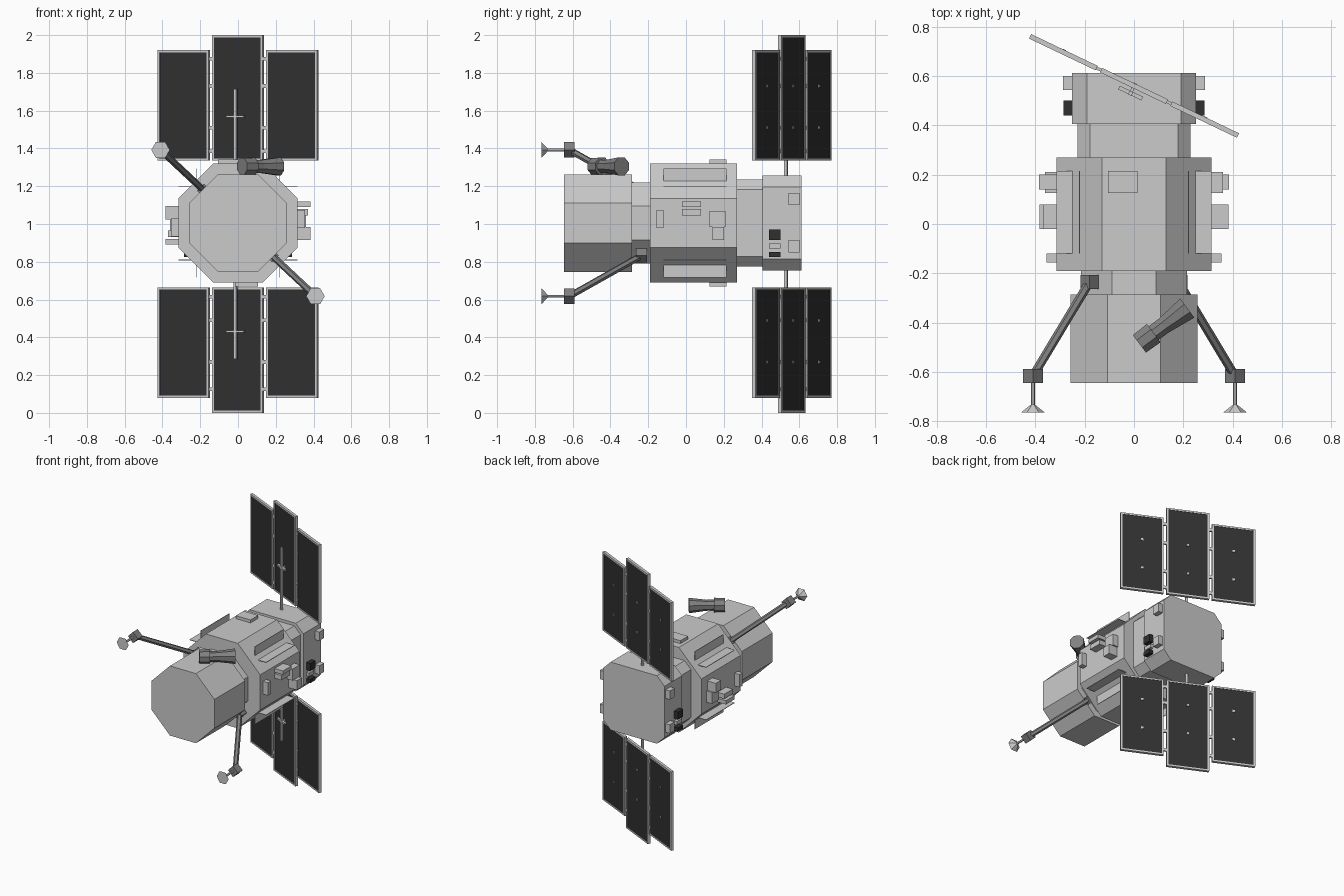
import bpy, bmesh, math
from mathutils import Vector, Matrix

if "Cube" in bpy.data.objects:
    bpy.data.objects.remove(bpy.data.objects["Cube"])

ZC = 1.005                       # height of the body axis

def material(name, v):
    m = bpy.data.materials.new(name)
    m.diffuse_color = (v, v, v, 1)
    m.use_nodes = True
    m.node_tree.nodes["Principled BSDF"].inputs["Base Color"].default_value = m.diffuse_color
    return m

BLACK = material("black", 0.03)
DARK = material("dark_grey", 0.22)

def finish(name, bm, mat=None, matrix=None):
    if matrix:
        bm.transform(matrix)
    bmesh.ops.recalc_face_normals(bm, faces=bm.faces)
    me = bpy.data.meshes.new(name)
    bm.to_mesh(me)
    bm.free()
    if mat:
        me.materials.append(mat)
    ob = bpy.data.objects.new(name, me)
    bpy.context.collection.objects.link(ob)
    return ob

def box(name, x, y, z, mat=None, matrix=None):
    """Box from (min, max) ranges."""
    bm = bmesh.new()
    bmesh.ops.create_cube(bm, size=1)
    for v in bm.verts:
        v.co = [(r[0] + r[1]) / 2 + c * (r[1] - r[0]) for c, r in zip(v.co, (x, y, z))]
    return finish(name, bm, mat, matrix)

def prism(name, a, flat, y0, y1):
    """Chamfered square of half-size a and half flat length, swept along y."""
    pts = [(flat, a), (a, flat), (a, -flat), (flat, -a),
           (-flat, -a), (-a, -flat), (-a, flat), (-flat, a)]
    bm = bmesh.new()
    f = bm.faces.new([bm.verts.new((x, y0, ZC + z)) for x, z in pts])
    r = bmesh.ops.extrude_face_region(bm, geom=[f])
    for v in r["geom"]:
        if isinstance(v, bmesh.types.BMVert):
            v.co.y = y1
    return finish(name, bm)

def turned(name, p, q, profile, sides=8, mat=None, spin=0.0):
    """Solid of revolution from p to q; profile = (fraction, radius)."""
    p, q = Vector(p), Vector(q)
    d = q - p
    rot = d.to_track_quat('Z', 'Y').to_matrix().to_4x4()
    bm = bmesh.new()
    rings = []
    for t, r in profile:
        rings.append([bm.verts.new((r * math.cos(spin + 2 * math.pi * i / sides),
                                    r * math.sin(spin + 2 * math.pi * i / sides),
                                    t * d.length)) for i in range(sides)])
    for a, b in zip(rings, rings[1:]):
        for i in range(sides):
            j = (i + 1) % sides
            bm.faces.new((a[i], a[j], b[j], b[i]))
    bm.faces.new(rings[0])
    bm.faces.new(rings[-1])
    return finish(name, bm, mat, Matrix.Translation(p) @ rot)

# Body sections along y
T = math.tan(math.pi / 8)
prism("front_barrel", 0.258, 0.258 * T, -0.645, -0.285)
prism("front_neck", 0.215, 0.215 * T, -0.29, -0.185)
prism("main_body", 0.315, 0.315 * T, -0.19, 0.27)
prism("rear_neck", 0.23, 0.178, 0.265, 0.41)
prism("rear_block", 0.252, 0.19, 0.405, 0.612)

# V-shaped radiator flaps on the diagonal faces
for sx in (-1, 1):
    for sz in (-1, 1):
        def span(s, c, a, b):
            return tuple(sorted((c + s * a, c + s * b)))
        box("radiator_flap_upright", span(sx, 0, 0.219, 0.223), (-0.12, 0.215),
            span(sz, ZC, 0.195, 0.288))
        box("radiator_flap_flat", span(sx, 0, 0.22, 0.315), (-0.12, 0.215),
            span(sz, ZC, 0.193, 0.197))

# Equipment boxes on the main body, repeated half a turn around the axis
half_turn = (Matrix.Translation((0, 0, ZC)) @ Matrix.Rotation(math.pi, 4, 'Y')
             @ Matrix.Translation((0, 0, -ZC)))
equipment = [
    ((-0.105, 0.015), (0.125, 0.215), (1.30, 1.342)),
    ((0.30, 0.36), (0.125, 0.21), (0.985, 1.07)),
    ((0.30, 0.385), (0.14, 0.20), (0.915, 0.985)),
    ((0.30, 0.383), (-0.02, 0.08), (1.09, 1.118)),
    ((0.30, 0.37), (-0.02, 0.08), (1.045, 1.08)),
    ((0.30, 0.355), (-0.157, -0.12), (0.98, 1.075)),
]
for m in (None, half_turn):
    for e in equipment:
        box("equipment_box", *e, matrix=m)

# Thruster and sensor boxes on both sides of the rear block
for s in (-1, 1):
    for y, z, out, mat in (((0.44, 0.50), (0.915, 0.97), 0.285, BLACK),
                           ((0.44, 0.50), (0.87, 0.897), 0.275, None),
                           ((0.44, 0.50), (0.825, 0.852), 0.285, BLACK),
                           ((0.543, 0.60), (1.10, 1.165), 0.287, None),
                           ((0.543, 0.60), (0.85, 0.915), 0.287, None)):
        box("side_sensor", tuple(sorted((s * 0.24, s * out))), y, z, mat)

# Antenna arms with joint boxes and small dishes
def diamond(name, c, h, hy, mat):
    box(name, (-h, h), (-hy, hy), (-h, h), mat,
        Matrix.Translation(c) @ Matrix.Rotation(math.pi / 4, 4, 'Y'))

for s in (-1, 1):
    root, tip = (s * 0.18, -0.235, ZC - s * 0.172), (s * 0.41, -0.617, ZC - s * 0.387)
    diamond("arm_root", root, 0.026, 0.029, DARK)
    turned("arm_boom", root, tip, [(0, 0.018), (1, 0.018)], 6, DARK)
    diamond("arm_joint", tip, 0.029, 0.028, DARK)
    turned("dish", tip, (tip[0], -0.765, tip[2]),
           [(0, 0.008), (0.78, 0.008), (1, 0.049)], 6)

# Optical tube on the upper front
turned("optical_tube", (0.022, -0.486, 1.305), (0.216, -0.341, 1.305),
       [(0, 0.048), (0.3, 0.05), (0.3, 0.037), (0.5, 0.037), (1, 0.052)],
       8, DARK, math.pi / 8)

# Solar wings: upper and lower, turned about the vertical
turn = Matrix.Translation((0, 0.56, 0)) @ Matrix.Rotation(math.radians(-25.5), 4, 'Z')
panels = [(-0.467, -0.168, 1.92), (-0.148, 0.148, 2.0), (0.168, 0.467, 1.92)]
for s in (-1, 1):
    def zr(a, b):
        return tuple(sorted((1 + s * (a - 1), 1 + s * (b - 1))))
    B = 0.012
    for x0, x1, top in panels:
        # frame rails
        for x in ((x0, x0 + B), (x1 - B, x1)):
            box("panel_frame_side", x, (-0.01, 0.01), zr(1.335, top), None, turn)
        for z in ((1.335, 1.335 + B), (top - B, top)):
            box("panel_frame_end", (x0 + B, x1 - B), (-0.01, 0.01), zr(*z), None, turn)
        box("solar_cells", (x0 + B, x1 - B), (-0.007, 0.007),
            zr(1.335 + B, top - B), BLACK, turn)
        # rear fasteners
        xm = (x0 + x1) / 2
        for z in (1.51, 1.73):
            box("panel_fastener", (xm - 0.008, xm + 0.008), (0.006, 0.012),
                zr(z - 0.008, z + 0.008), None, turn)
    # hinges between panels
    for x in (-0.158, 0.158):
        for z in (1.385, 1.51, 1.73, 1.875):
            box("panel_hinge", (x - 0.012, x + 0.012), (-0.006, 0.006),
                zr(z - 0.01, z + 0.01), None, turn)
    # mast and cross bar in front of the middle panel
    box("wing_mast", (-0.008, 0.008), (-0.041, -0.025), zr(1.22, 1.715), None, turn)
    box("mast_cross_bar", (-0.052, 0.052), (-0.04, -0.024), zr(1.563, 1.575), None, turn)
    box("mast_bracket", (-0.006, 0.006), (-0.03, -0.006), zr(1.563, 1.575), None, turn)
